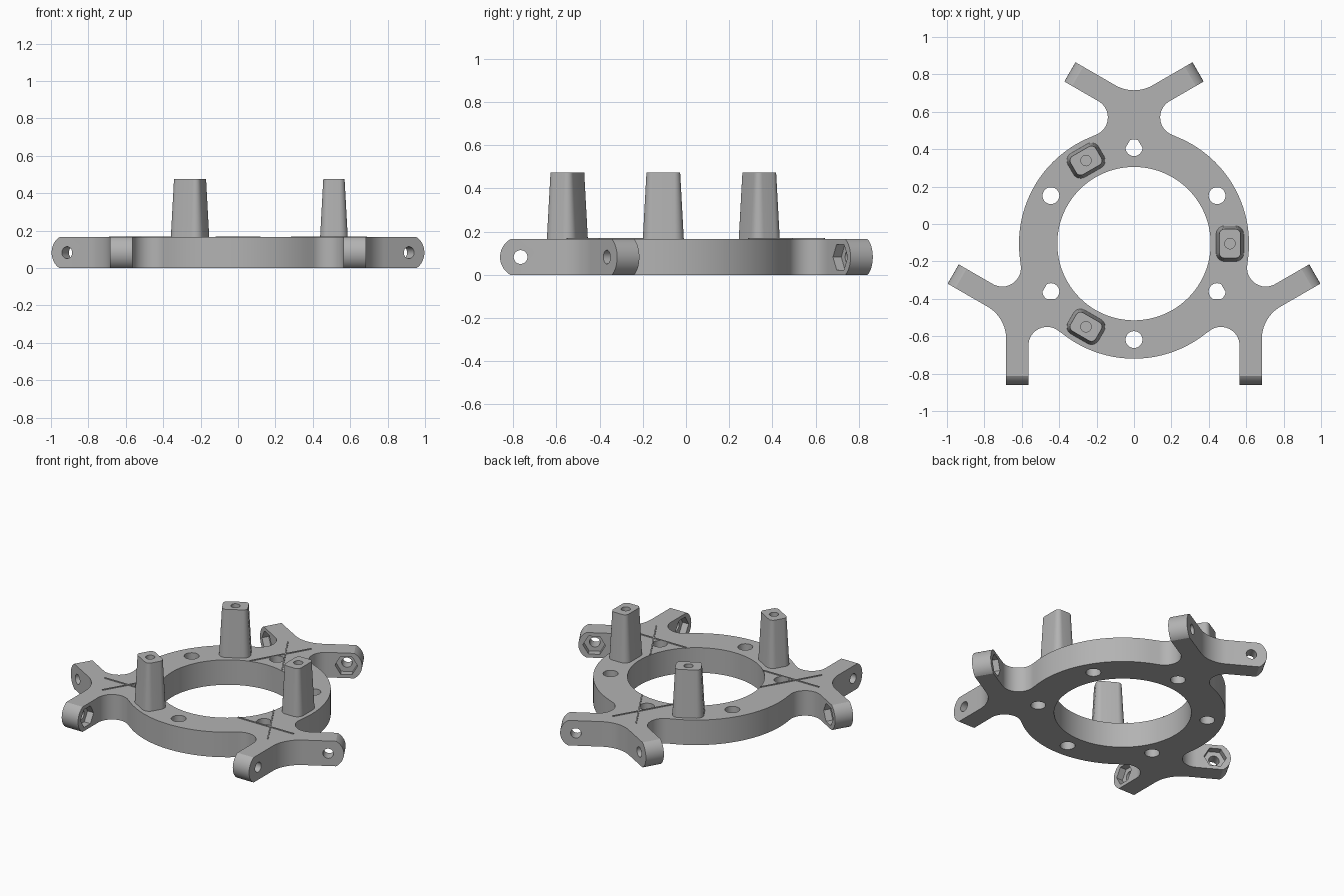
import bpy, bmesh
from math import sin, cos, pi, radians, atan2, hypot
from mathutils import Matrix, Vector

if "Cube" in bpy.data.objects:
    bpy.data.objects.remove(bpy.data.objects["Cube"])

CY = -0.105                 # ring centre on y
H = 0.165                   # plate height
R_OUT, R_IN, R_BOLT = 0.615, 0.41, 0.513
CENTRE = Matrix.Translation((0, CY, 0))

grey = bpy.data.materials.new("matte grey")
grey.use_nodes = True
grey.diffuse_color = (0.45, 0.45, 0.45, 1)
grey.node_tree.nodes["Principled BSDF"].inputs["Base Color"].default_value = (0.45, 0.45, 0.45, 1)


def arc(cx, cy, r, a0, a1, n):
    """Points on an arc, angles in degrees."""
    angles = [radians(a0 + (a1 - a0) * i / n) for i in range(n + 1)]
    return [(cx + r * cos(a), cy + r * sin(a)) for a in angles]


def circle(r, n=32, cx=0, cy=0):
    return arc(cx, cy, r, 0, 360, n)[:-1]


def loft(bm, low, high, z0, z1, mat=Matrix()):
    """Closed solid between two outlines with equal point counts."""
    a = [bm.verts.new(mat @ Vector((x, y, z0))) for x, y in low]
    b = [bm.verts.new(mat @ Vector((x, y, z1))) for x, y in high]
    bm.faces.new(a[::-1])
    bm.faces.new(b)
    for i in range(len(a)):
        j = (i + 1) % len(a)
        bm.faces.new((a[i], a[j], b[j], b[i]))


def make(name, bm):
    bmesh.ops.recalc_face_normals(bm, faces=bm.faces)
    mesh = bpy.data.meshes.new(name)
    bm.to_mesh(mesh)
    bm.free()
    mesh.materials.append(grey)
    ob = bpy.data.objects.new(name, mesh)
    bpy.context.collection.objects.link(ob)
    return ob


def select(ob):
    bpy.ops.object.select_all(action='DESELECT')
    ob.select_set(True)
    bpy.context.view_layer.objects.active = ob


def cut(ob, bm):
    """Subtract the solids in bm from the object."""
    cutter = make("cutter", bm)
    cutter.hide_render = True
    mod = ob.modifiers.new("cut", 'BOOLEAN')
    mod.operation, mod.solver, mod.object = 'DIFFERENCE', 'EXACT', cutter
    select(ob)
    bpy.ops.object.modifier_apply(modifier=mod.name)
    bpy.data.objects.remove(cutter)


def smooth(ob):
    select(ob)
    bpy.ops.object.shade_smooth_by_angle(angle=radians(30))


def turn(deg):
    return CENTRE @ Matrix.Rotation(radians(deg), 4, 'Z')


# Plate outline: one forked bracket and a stretch of rim, repeated three times
FX, FY, FR = 0.24, 0.675, 0.1            # fillet circle between rim and fork
rim = atan2(FY, FX) * 180 / pi
ALONG, ACROSS, HALF = 0.756, 0.624, 0.0595   # fork branch axis in its own frame
d, n = Vector((cos(pi / 6), 0.5)), Vector((-0.5, cos(pi / 6)))
ends = [tuple(d * (ALONG + 0.01) + n * (ACROSS + s * HALF)) for s in (-1, 1)]
right = arc(FX, FY, FR, rim + 180, 120, 16) + ends + arc(0, 1.02, 0.2, -60, -90, 8)
third = right + [(-x, y) for x, y in right[-2::-1]]
third += arc(0, 0, R_OUT, 180 - rim, 120 + rim, 36)[1:-1]
outline = []
for k in range(3):
    rot = Matrix.Rotation(radians(120 * k), 2)
    outline += [tuple(rot @ Vector(p)) for p in third]

bm = bmesh.new()
loft(bm, outline, outline, 0, H, CENTRE)
plate = make("forked_ring_plate", bm)

# Central opening and six bolt holes
bm = bmesh.new()
loft(bm, circle(R_IN, 128), circle(R_IN, 128), -0.1, H + 0.1, CENTRE)
for k in range(6):
    hole = circle(0.045, 32, R_BOLT)
    loft(bm, hole, hole, -0.1, H + 0.1, turn(30 + 60 * k))
cut(plate, bm)

# Branch ends: rounded tips, pin holes and hexagonal nut pockets
tips, pins, pockets = bmesh.new(), bmesh.new(), bmesh.new()
TIP = 0.095
tip = arc(0, 0, TIP, -62, 62, 20) + [(0.04, 0.15), (0.15, 0.15), (0.15, -0.15), (0.04, -0.15)]
for k in range(3):
    for side in (1, -1):
        along = Vector((side * d.x, d.y, 0))
        across = Vector((side * n.x, n.y, 0))
        frame = Matrix((along, across.cross(along), across)).transposed().to_4x4()
        frame.translation = along * (ALONG - TIP) + across * ACROSS + Vector((0, 0, H / 2))
        frame = turn(120 * k) @ frame
        loft(tips, tip, tip, -0.08, 0.08, frame)
        loft(pins, circle(0.032, 24), circle(0.032, 24), -0.1, 0.1, frame)
        loft(pockets, circle(0.068, 6), circle(0.068, 6), -0.1, -0.015, frame)
for cutter in (tips, pins, pockets):
    cut(plate, cutter)
smooth(plate)


# Tapered posts with a blind screw hole in the top
def rounded(hx, hy, r):
    pts = []
    for q, (sx, sy) in enumerate(((1, 1), (-1, 1), (-1, -1), (1, -1))):
        pts += arc(sx * (hx - r), sy * (hy - r), r, 90 * q, 90 * q + 90, 8)
    return pts


bm = bmesh.new()
loft(bm, rounded(0.074, 0.095, 0.045), rounded(0.057, 0.078, 0.028), H - 0.002, 0.475)
post = make("post_1", bm)
bm = bmesh.new()
loft(bm, circle(0.028, 24), circle(0.028, 24), 0.28, 0.6)
cut(post, bm)
smooth(post)
for k in range(3):
    ob = post
    if k:
        ob = bpy.data.objects.new("post_%d" % (k + 1), post.data)
        bpy.context.collection.objects.link(ob)
    ob.matrix_world = turn(120 * k) @ Matrix.Translation((R_BOLT, 0, 0))

# Thin crossed guide ridges on each bracket
bm = bmesh.new()
for k in range(3):
    for side in (1, -1):
        spot = Matrix.Translation((side * 0.0165, 0.57, 0))
        lean = Matrix.Rotation(radians(side * 30), 4, 'Z')
        bar = [(-0.004, -0.203), (0.004, -0.203), (0.004, 0.203), (-0.004, 0.203)]
        loft(bm, bar, bar, H - 0.002, H + 0.005, turn(120 * k) @ spot @ lean)
make("guide_ridges", bm)
